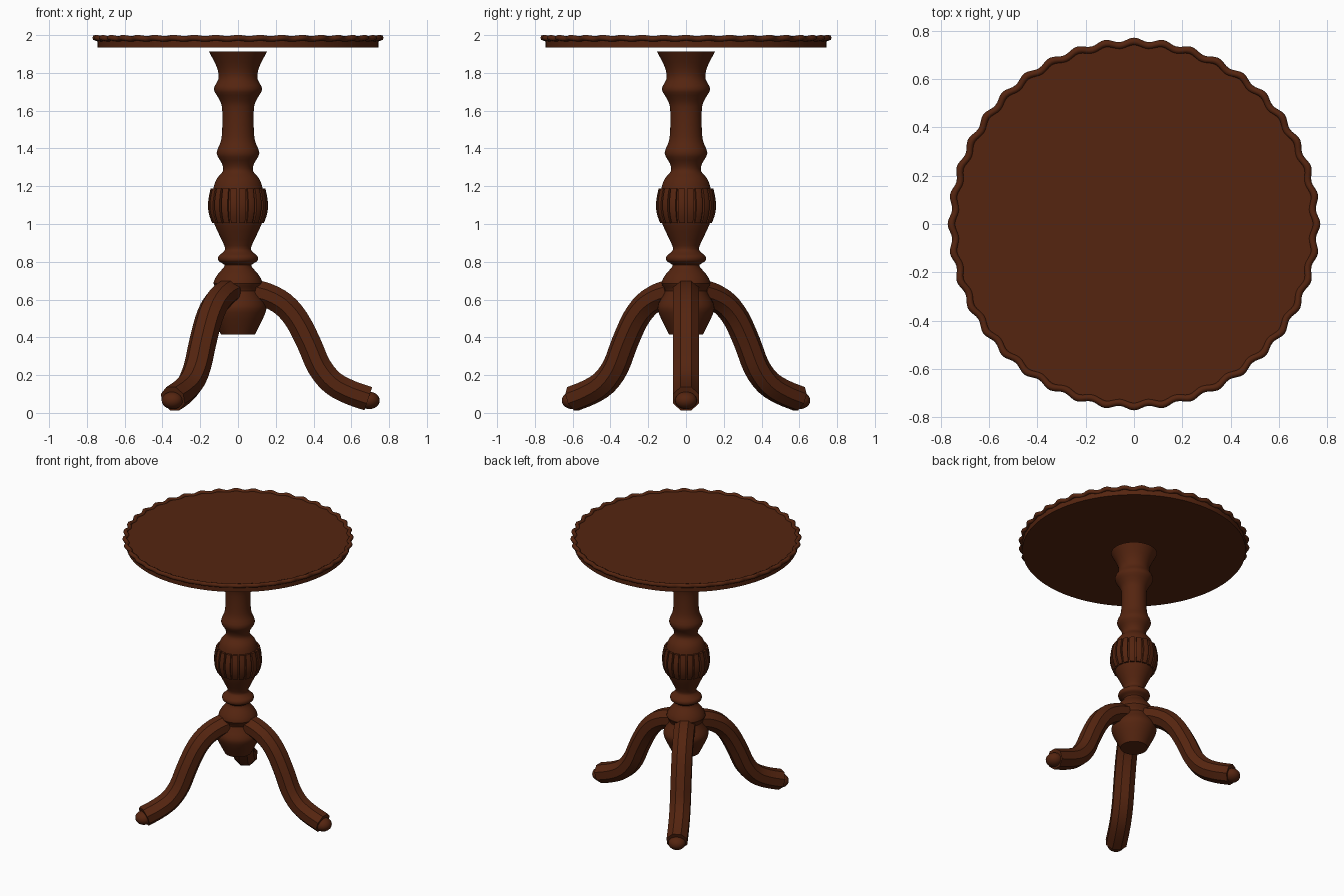
import bpy, bmesh, math
from mathutils import Vector, Matrix

cube = bpy.data.objects.get("Cube")
if cube:
    bpy.data.objects.remove(cube, do_unlink=True)

TAU = 2 * math.pi
wood = bpy.data.materials.new("dark_brown_wood")
wood.use_nodes = True
COLOUR = (0.09, 0.018, 0.005, 1)
wood.diffuse_color = COLOUR
wood.node_tree.nodes["Principled BSDF"].inputs["Base Color"].default_value = COLOUR


def finish(name, bm, angle=35):
    bmesh.ops.recalc_face_normals(bm, faces=bm.faces)
    me = bpy.data.meshes.new(name)
    bm.to_mesh(me)
    bm.free()
    me.materials.append(wood)
    ob = bpy.data.objects.new(name, me)
    bpy.context.collection.objects.link(ob)
    bpy.ops.object.select_all(action='DESELECT')
    ob.select_set(True)
    bpy.context.view_layer.objects.active = ob
    bpy.ops.object.shade_smooth_by_angle(angle=math.radians(angle))
    return ob


def skin(bm, rings, cap=True, loop=False):
    """Bridge a list of closed point rings with quads."""
    vs = [[bm.verts.new(p) for p in ring] for ring in rings]
    n = len(vs[0])
    pairs = list(zip(vs, vs[1:])) + ([(vs[-1], vs[0])] if loop else [])
    for a, b in pairs:
        for i in range(n):
            j = (i + 1) % n
            bm.faces.new((a[i], a[j], b[j], b[i]))
    if cap and not loop:
        bm.faces.new(vs[0])
        bm.faces.new(vs[-1])


def spline(pts, steps):
    """Smooth curve through the points (Catmull-Rom)."""
    p = [Vector(q) for q in pts]
    p = [2 * p[0] - p[1]] + p + [2 * p[-1] - p[-2]]
    out = []
    for a, b, c, d in zip(p, p[1:], p[2:], p[3:]):
        for k in range(steps):
            t = k / steps
            out.append(0.5 * (2 * b + (c - a) * t + (2 * a - 5 * b + 4 * c - d) * t ** 2
                              + (3 * b - a - 3 * c + d) * t ** 3))
    return out + [p[-2]]


def circle(r, z, n):
    return [(r * math.cos(TAU * i / n), r * math.sin(TAU * i / n), z) for i in range(n)]


# Turned column, as (radius, height)
profile = [(.09, .415), (.145, .53), (.145, .58), (.11, .645), (.13, .685), (.11, .73),
           (.072, .775), (.08, .79), (.103, .805), (.103, .83), (.075, .855), (.072, .885),
           (.125, 1.0), (.143, 1.09), (.13, 1.19), (.112, 1.24), (.08, 1.28),
           (.085, 1.32), (.113, 1.375), (.09, 1.44), (.083, 1.52), (.085, 1.62),
           (.102, 1.665), (.128, 1.715), (.103, 1.77), (.112, 1.83), (.153, 1.912)]
bm = bmesh.new()
skin(bm, [circle(p.x, p.y, 48) for p in spline(profile, 3)])
finish("column", bm)

# Raised ribs around the bulge
RIBS = 20
rib_profile = spline([(.137, 1.005), (.153, 1.05), (.159, 1.095), (.155, 1.14), (.145, 1.188)], 3)
bm = bmesh.new()
for k in range(RIBS):
    mid, half = TAU * (k + .5) / RIBS, TAU / RIBS * .37
    rings = []
    for p in rib_profile:
        ring = [(p.x, mid - half), (p.x + .002, mid), (p.x, mid + half),
                (.11, mid + half), (.11, mid - half)]
        rings.append([(r * math.cos(a), r * math.sin(a), p.y) for r, a in ring])
    skin(bm, rings)
finish("column_ribs", bm)

# Table top
bm = bmesh.new()
skin(bm, [circle(.745, 1.935, 120), circle(.745, 1.985, 120)])
finish("table_top", bm)

# Scalloped rim, a tube that waves in and out
LOBES = 40
rings = []
for i in range(LOBES * 8):
    a = TAU * i / (LOBES * 8)
    wave = math.cos(LOBES * a)
    ring = []
    for k in range(8):
        t = TAU * k / 8
        r = .748 + .008 * wave + .015 * math.cos(t)
        z = 1.983 + .003 * wave + .015 * math.sin(t)
        ring.append((r * math.cos(a), r * math.sin(a), z))
    rings.append(ring)
bm = bmesh.new()
skin(bm, rings, loop=True)
finish("scalloped_rim", bm, 60)

# Three curved octagonal legs with ball feet
path = spline([(.09, .64), (.16, .62), (.24, .575), (.31, .495), (.375, .37),
               (.43, .245), (.50, .16), (.59, .11), (.69, .075)], 3)
for name, degrees in (("left", 0), ("back_right", 120), ("front_right", 240)):
    turn = Matrix.Rotation(math.radians(degrees), 4, 'Z')
    rings = []
    for i, p in enumerate(path):
        d = (path[min(i + 1, len(path) - 1)] - path[max(i - 1, 0)]).normalized()
        ring = []
        for k in range(8):
            t = TAU * (k + .5) / 8
            u, v = .074 * math.cos(t), .07 * math.sin(t)
            ring.append(turn @ Vector((p.x - d.y * v, u, p.y + d.x * v)))
        rings.append(ring)
    bm = bmesh.new()
    skin(bm, rings)
    finish(name + "_leg", bm, 30)

    bm = bmesh.new()
    place = turn @ Matrix.Translation((.695, 0, .066)) @ Matrix.Diagonal((.055, .058, .046, 1))
    bmesh.ops.create_uvsphere(bm, u_segments=20, v_segments=12, radius=1, matrix=place)
    finish(name + "_foot", bm)
